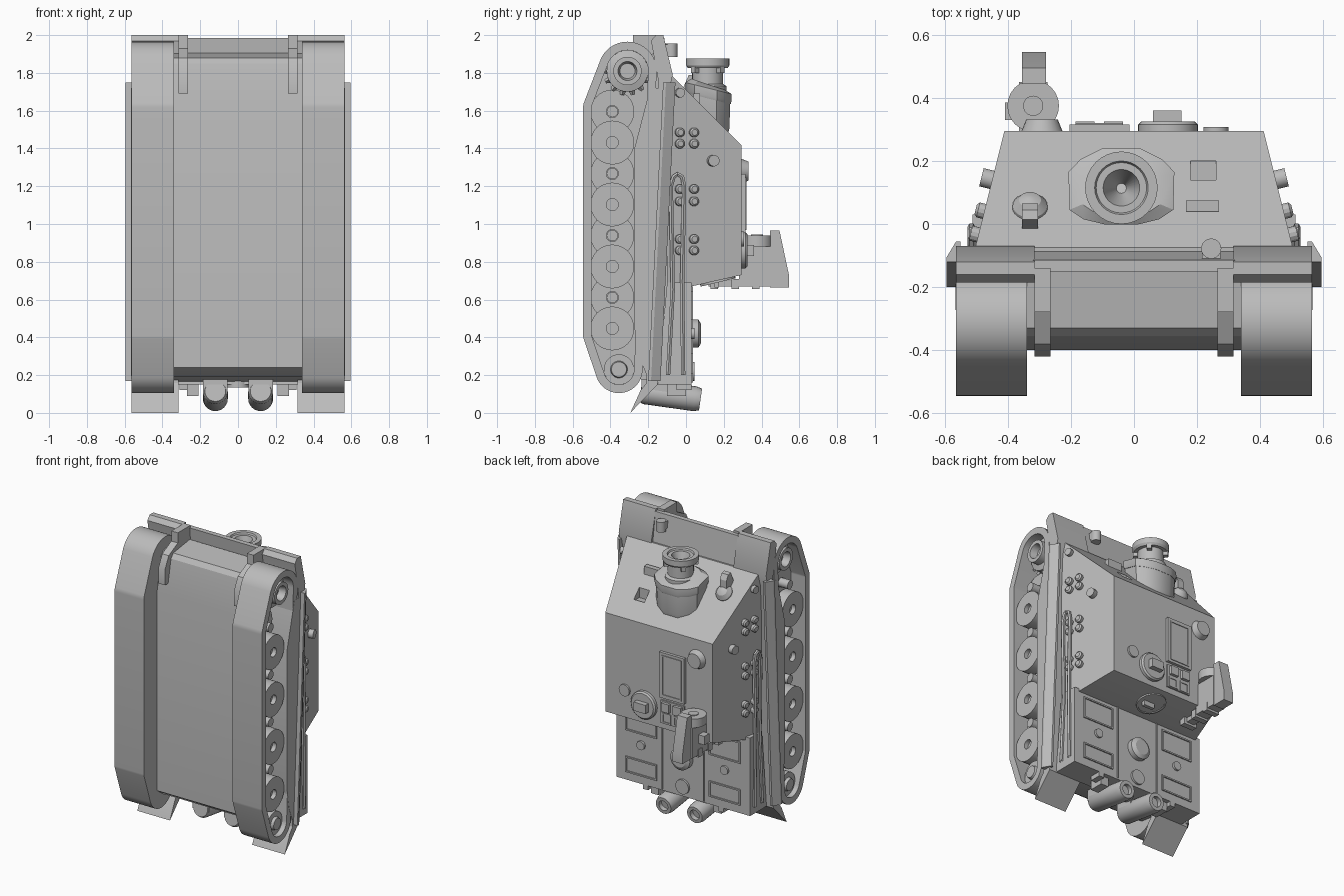
import bpy, bmesh
from math import sin, cos, pi
from mathutils import Vector

if "Cube" in bpy.data.objects:
    bpy.data.objects.remove(bpy.data.objects["Cube"])

grey = bpy.data.materials.new("plain_grey")
grey.use_nodes = True
grey.diffuse_color = (0.5, 0.5, 0.5, 1)
grey.node_tree.nodes["Principled BSDF"].inputs["Base Color"].default_value = (0.5, 0.5, 0.5, 1)
parts = []


def loft(name, loops, closed=False):
    """Skin a list of matching loops; cap the ends unless closed into a ring."""
    bm = bmesh.new()
    rows = [[bm.verts.new(p) for p in loop] for loop in loops]
    n = len(rows[0])
    pairs = list(zip(rows, rows[1:])) + ([(rows[-1], rows[0])] if closed else [])
    for a, b in pairs:
        for i in range(n):
            j = (i + 1) % n
            bm.faces.new((a[i], a[j], b[j], b[i]))
    if not closed:
        bm.faces.new(rows[0])
        bm.faces.new(rows[-1])
    bmesh.ops.recalc_face_normals(bm, faces=bm.faces)
    mesh = bpy.data.meshes.new(name)
    bm.to_mesh(mesh)
    bm.free()
    mesh.materials.append(grey)
    ob = bpy.data.objects.new(name, mesh)
    bpy.context.collection.objects.link(ob)
    parts.append(ob)
    return ob


def prism(name, yz, x0, x1):
    """Side profile extruded across x; each end may be a function of y."""
    at = lambda x, y: x(y) if callable(x) else x
    return loft(name, [[(at(x, y), y, z) for y, z in yz] for x in (x0, x1)])


def box(name, x0, x1, y0, y1, z0, z1):
    return prism(name, [(y0, z0), (y1, z0), (y1, z1), (y0, z1)], x0, x1)


def lathe(name, origin, axis, profile, n=24):
    """Rings of (distance along axis, radius)."""
    q = Vector((0, 0, 1)).rotation_difference(Vector(axis))
    ring = lambda t, r: [Vector(origin) + q @ Vector((r * cos(a), r * sin(a), t))
                         for a in (2 * pi * i / n for i in range(n))]
    return loft(name, [ring(t, r) for t, r in profile])


def disc(name, origin, axis, r, h, n=24):
    return lathe(name, origin, axis, [(0, r), (h, r)], n)


def frame(name, x, z, w, h, y, t=0.01):
    """Raised rectangular rim around a plate."""
    rect = lambda a, b, yy: [(x - a, yy, z - b), (x + a, yy, z - b), (x + a, yy, z + b), (x - a, yy, z + b)]
    return loft(name, [rect(w, h, y), rect(w, h, y + t), rect(w - t, h - t, y + t), rect(w - t, h - t, y)], True)


UP, FWD = (0, 1, 0), (0, 0, 1)
wall = lambda y: 0.505 - 0.25 * (y + 0.08)
wall_neg = lambda y: -wall(y)

# Hull
prism("lower_hull", [(-0.4, 0.24), (-0.4, 1.62), (-0.355, 1.85), (-0.33, 1.88), (-0.15, 1.905),
                     (-0.1, 1.75), (-0.1, 0.16), (-0.33, 0.19)], -0.345, 0.345)
prism("engine_deck", [(-0.15, 0.15), (0.03, 0.15), (0.03, 0.69), (-0.1, 0.69)], -0.512, 0.512)
casemate = prism("casemate", [(-0.1, 1.785), (-0.075, 1.785), (0.295, 1.415), (0.295, 0.73), (0.03, 0.67), (-0.1, 0.67)],
                 wall_neg, wall)
prism("glacis_plate", [(-0.15, 1.985), (-0.115, 1.985), (-0.085, 1.77), (-0.13, 1.77)], -0.32, 0.32)

# Driver's sight opening
cutter = box("sight_cutter", 0.18, 0.26, 0.14, 0.2, 1.5, 1.8)
parts.remove(cutter)
cutter.hide_render = True
cutter.hide_set(True)
cut = casemate.modifiers.new("sight_opening", "BOOLEAN")
cut.operation, cut.object = "DIFFERENCE", cutter
box("visor_bar", 0.165, 0.27, 0.04, 0.075, 1.6, 1.69)


def belt(name, s):
    """Track loop wrapped around guide circles (y, z, radius), with a wall on its inner side."""
    guides = [(-0.31, 1.81, 0.155), (-0.46, 1.615, 0.085), (-0.46, 0.415, 0.085), (-0.355, 0.23, 0.125)]
    loops = [[], [], [], []]
    for i in range(72):
        a = 2 * pi * i / 72
        c, d = cos(a), sin(a)
        y, z, r = max(guides, key=lambda g: g[0] * c + g[1] * d + g[2])
        for k, (x, rr) in enumerate([(0.34, r), (0.565, r), (0.565, r - 0.045), (0.34, r - 0.045)]):
            loops[k].append((s * x, y + rr * c, z + rr * d))
    loft(name, loops, True)
    loft(name + "_inner_wall", [[(s * x, y, z) for _, y, z in loops[3]] for x in (0.34, 0.365)])


for s, side in ((1, "left"), (-1, "right")):
    out = (s, 0, 0)
    # Running gear
    belt(side + "_track", s)
    prism(side + "_track_guard", [(-0.19, 1.72), (-0.12, 1.72), (-0.2, 0.18), (-0.25, 0.3), (-0.273, 0.45), (-0.273, 1.4)],
          s * 0.345, s * 0.566)
    for i in range(8):
        x = 0.47 if i % 2 else 0.38
        lathe(f"{side}_road_wheel_{i}", (s * x, -0.39, 1.595 - 0.164 * i), out,
              [(0, 0.116), (0.075, 0.116), (0.075, 0.032), (0.045, 0.032)], 32)
        if i % 2 == 0:
            disc(f"{side}_wheel_hub_{i}", (s * 0.34, -0.39, 1.595 - 0.164 * i), out, 0.03, 0.185, 16)
    lathe(side + "_sprocket", (s * 0.36, -0.31, 1.81), out,
          [(0, 0.11), (0.13, 0.11), (0.14, 0.075), (0.19, 0.075), (0.19, 0.05), (0.14, 0.04)], 32)
    for i in range(14):
        a = 2 * pi * i / 14
        d = Vector((0, cos(a), sin(a)))
        lathe(f"{side}_sprocket_tooth_{i}", Vector((s * 0.46, -0.31, 1.81)) + d * 0.1, d,
              [(0, 0.02), (0.03, 0.01)], 4)
    lathe(side + "_idler", (s * 0.36, -0.355, 0.23), out,
          [(0, 0.08), (0.17, 0.08), (0.17, 0.045), (0.19, 0.04)], 32)

    # Fender, side skirt, mud flap and tow hook
    prism(side + "_fender", [(-0.16, 2.0), (-0.12, 2.0), (-0.07, 1.79), (-0.09, 1.7), (-0.15, 0.15), (-0.21, 0.15),
                             (-0.145, 1.75), (-0.185, 1.97)], s * 0.315, s * 0.565)
    loft(side + "_skirt", [[(s * x, y + dy, z) for x, dy in ((0.55, 0), (0.565, 0), (0.595, -0.05), (0.595, -0.065), (0.55, -0.065))]
                           for y, z in ((-0.135, 0.17), (-0.056, 1.75))])
    prism(side + "_mud_flap", [(-0.295, 0.0), (-0.15, 0.15), (-0.2, 0.17), (-0.24, 0.12)], s * 0.315, s * 0.565)
    prism(side + "_tow_hook", [(-0.42, 1.69), (-0.42, 1.8), (-0.38, 1.88), (-0.28, 1.93), (-0.28, 2.0), (-0.14, 2.0),
                               (-0.14, 1.87), (-0.3, 1.8), (-0.38, 1.69)], s * 0.265, s * 0.315)

    # Bolts on the sloping wall
    slope = Vector((s, 0.25, 0)).normalized()
    for i, z in enumerate((1.485, 1.425, 1.185, 1.12, 0.92, 0.86)):
        for y in (-0.035, 0.04):
            lathe(f"{side}_wall_bolt_{i}", (s * wall(y), y, z), slope, [(-0.01, 0.025), (0.02, 0.025), (0.028, 0.016)], 12)
    disc(side + "_front_bolt", (s * wall(-0.035), -0.035, 1.695), slope, 0.025, 0.025, 12)
    disc(side + "_wall_port", (s * wall(0.14), 0.14, 1.335), slope, 0.03, 0.035, 16)

    # Tow cable
    curve = bpy.data.curves.new(side + "_tow_cable", "CURVE")
    curve.dimensions, curve.bevel_depth, curve.bevel_resolution = "3D", 0.013, 1
    line = curve.splines.new("POLY")
    path = [(-0.095, 0.2), (-0.07, 0.65), (-0.08, 1.2), (-0.065, 1.25), (-0.045, 1.265),
            (-0.02, 1.25), (-0.01, 1.2), (-0.02, 0.7), (-0.015, 0.2)]
    line.points.add(len(path) - 1)
    for p, (y, z) in zip(line.points, path):
        p.co = (s * 0.516, y, z, 1)
    cable = bpy.data.objects.new(side + "_tow_cable", curve)
    curve.materials.append(grey)
    bpy.context.collection.objects.link(cable)
    parts.append(cable)

    # Engine deck panels
    frame(side + "_upper_grille", s * 0.32, 0.57, 0.12, 0.075, 0.028)
    frame(side + "_lower_grille", s * 0.32, 0.26, 0.12, 0.055, 0.028)
    disc(side + "_deck_cap", (s * 0.32, 0.025, 0.42), UP, 0.03, 0.02, 16)
    box(side + "_deck_seam", s * 0.155, s * 0.163, 0.025, 0.037, 0.16, 0.67)

    # Exhaust, axis tipped slightly downward
    lathe(side + "_exhaust", (s * 0.12, -0.24, 0.115), (0, 1, -0.14),
          [(0, 0.055), (0.02, 0.066), (0.29, 0.066), (0.32, 0.058), (0.32, 0.035), (0.29, 0.035)])
    box(side + "_exhaust_elbow", s * 0.056, s * 0.184, -0.235, -0.1, 0.1, 0.19)
    box(side + "_rear_fitting", s * 0.21, s * 0.27, -0.1, 0.0, 0.09, 0.17)
    box(side + "_rear_lug", s * 0.27, s * 0.31, -0.05, 0.03, 0.12, 0.17)

# Engine deck centre and rear plate hatch
lathe("deck_dome", (0, 0.02, 0.42), UP, [(0, 0.075), (0.045, 0.075), (0.06, 0.05)])
disc("deck_filler_cap", (0, 0.02, 0.22), UP, 0.05, 0.025)
disc("rear_hull_hatch", (0, -0.1, 0.17), (0, 0, -1), 0.06, 0.035)
rear = Vector((0, 0.24, -1))
lathe("casemate_rear_hatch", (0, 0.165, 0.71), rear, [(0, 0.095), (0.02, 0.095), (0.02, 0.085), (0.014, 0.085)], 32)
box("rear_hatch_handle", -0.02, 0.06, 0.15, 0.175, 0.665, 0.7)

# Main gun with bulging mantlet and tilted collar
gx, gy = -0.04, 0.115
outline = [(-0.165, -0.07), (-0.168, 0.05), (-0.13, 0.09), (-0.06, 0.125), (0.06, 0.125), (0.13, 0.09), (0.168, 0.05),
           (0.165, -0.07), (0.12, -0.1), (0.05, -0.117), (-0.05, -0.117), (-0.12, -0.1)]
collar = lambda k, z: [(gx + x * k, gy + y * k, z - 0.25 * y) for x, y in outline]
loft("gun_collar", [collar(0.97, 1.665), collar(1, 1.68), collar(1, 1.72), collar(0.75, 1.74)])
loft("gun_mantlet", [collar(k, z) for k, z in ((0.5, 1.4), (0.78, 1.46), (0.92, 1.54), (0.95, 1.67))])
lathe("gun_barrel", (gx, gy, 1.6), FWD, [(0, 0.1), (0.13, 0.1), (0.14, 0.082), (0.225, 0.082), (0.225, 0.105), (0.24, 0.115),
                                         (0.275, 0.115), (0.275, 0.085), (0.265, 0.08), (0.265, 0.058), (0.1, 0.002)], 32)
for i in range(4):
    a = pi / 4 + pi / 2 * i
    d = Vector((cos(a), sin(a), 0))
    disc(f"muzzle_lug_{i}", Vector((gx, gy, 1.815)) + d * 0.075, d, 0.022, 0.035, 4)

# Machine gun and headlamp
lathe("machine_gun_ball", (-0.33, 0.045, 1.65), (0, 0.7, 0.7), [(-0.02, 0.06), (0.02, 0.055), (0.045, 0.035), (0.055, 0.01)])
prism("machine_gun_barrel", [(-0.02, 1.71), (0.015, 1.79), (0.045, 1.785), (0.065, 1.75), (0.065, 1.64), (0.03, 1.64)], -0.355, -0.305)
disc("headlamp", (0.245, -0.078, 1.885), FWD, 0.032, 0.07)
box("headlamp_stalk", 0.215, 0.275, -0.14, -0.08, 1.9, 1.95)

# Roof fittings
roof = 0.29
lathe("periscope_cover", (-0.292, roof, 1.28), UP, [(0, 0.067), (0.042, 0.05)])
box("loading_hatch", -0.205, -0.015, roof, 0.315, 0.95, 1.265)
frame("loading_hatch_rim", -0.11, 1.107, 0.075, 0.14, 0.31)
box("hatch_base", -0.2, -0.02, roof, 0.305, 0.77, 0.93)
for i, x in enumerate((-0.155, -0.065)):
    box(f"hatch_hinge_{i}", x - 0.03, x + 0.03, 0.3, 0.325, 0.86, 0.92)
    frame(f"small_hatch_{i}", x, 0.81, 0.035, 0.035, 0.3)
lathe("crew_hatch", (0.108, roof, 0.86), UP, [(0, 0.095), (0.025, 0.095), (0.035, 0.085)], 32)
box("crew_hatch_periscope", 0.06, 0.15, 0.31, 0.36, 0.83, 0.89)
disc("roof_vent", (0.26, roof, 0.92), UP, 0.04, 0.018)

# Loading crane on the rear edge
disc("crane_drum", (-0.32, 0.375, 0.88), FWD, 0.082, 0.06)
disc("crane_drum_cap", (-0.32, 0.375, 0.93), FWD, 0.032, 0.015)
box("crane_post", -0.365, -0.275, 0.28, 0.45, 0.67, 0.88)
prism("crane_arm", [(0.445, 0.965), (0.495, 0.965), (0.545, 0.73), (0.545, 0.665), (0.445, 0.665)], -0.355, -0.28)
box("crane_side_lug", -0.41, -0.36, 0.33, 0.385, 0.75, 0.81)
box("crane_foot", -0.35, -0.29, 0.12, 0.5, 0.67, 0.7)
for i in range(3):
    box(f"crane_foot_clamp_{i}", -0.37, -0.27, 0.13 + i * 0.11, 0.17 + i * 0.11, 0.655, 0.71)

# Finish: cables to mesh, smooth round parts, keep edges crisp
bpy.ops.object.select_all(action="DESELECT")
for ob in parts:
    ob.select_set(ob.type == "CURVE")
    if ob.type == "CURVE":
        bpy.context.view_layer.objects.active = ob
bpy.ops.object.convert(target="MESH")
for ob in parts:
    ob.select_set(True)
bpy.ops.object.shade_smooth_by_angle(angle=0.5)
